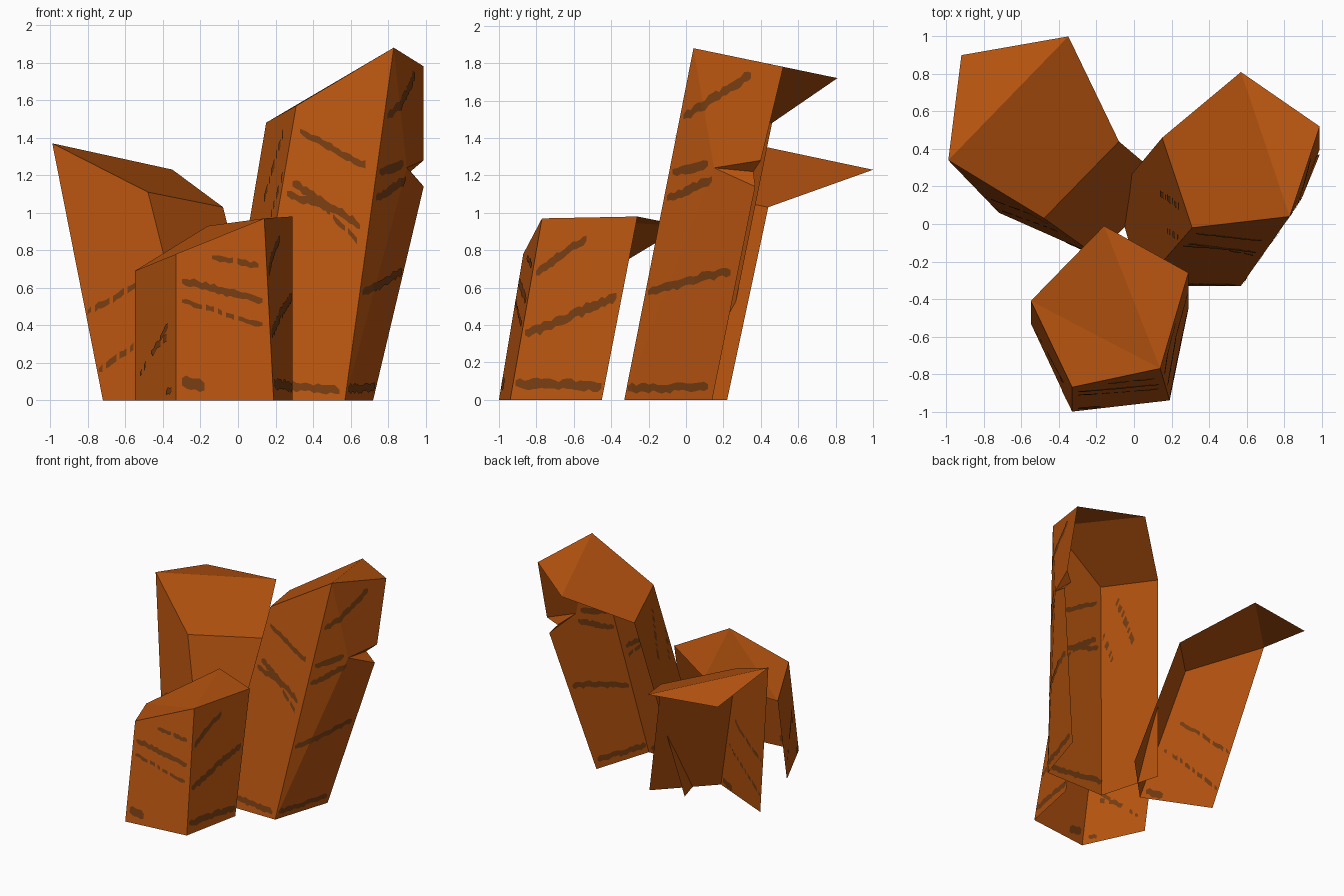
import bpy, bmesh, random
from mathutils import Vector
from mathutils.bvhtree import BVHTree

random.seed(4)
cube = bpy.data.objects.get("Cube")
if cube:
    bpy.data.objects.remove(cube, do_unlink=True)


def make_material(name, colour):
    mat = bpy.data.materials.new(name)
    mat.use_nodes = True
    mat.diffuse_color = (*colour, 1)
    mat.node_tree.nodes["Principled BSDF"].inputs["Base Color"].default_value = (*colour, 1)
    return mat


clay = make_material("orange clay", (0.48, 0.09, 0.005))
streak = make_material("brown streak", (0.18, 0.046, 0.006))


def make_object(name, bm, mat):
    mesh = bpy.data.meshes.new(name)
    bm.to_mesh(mesh)
    mesh.materials.append(mat)
    obj = bpy.data.objects.new(name, mesh)
    bpy.context.collection.objects.link(obj)
    return obj


def make_column(name, points, faces):
    """Open-backed rock column; points are labelled by one letter each.
    Returns a lookup tree for laying streaks on its walls."""
    bm = bmesh.new()
    verts = {key: bm.verts.new(co) for key, co in points.items()}
    for face in faces.split():
        bm.faces.new([verts[key] for key in face])
    bmesh.ops.recalc_face_normals(bm, faces=bm.faces[:])
    bm.normal_update()
    make_object(name, bm, clay)
    tree = BVHTree.FromBMesh(bm)
    bm.free()
    return tree


def make_streaks(name, tree, side, paths):
    """Ragged thin plates laid on both sides of a wall.
    Each path: start, end, half width, share of the length that is filled."""
    bm = bmesh.new()
    ray = Vector((-1, 0, 0)) if side else Vector((0, 1, 0))

    def lay(h, z):
        origin = Vector((3, h, z)) if side else Vector((h, -3, z))
        hit, normal, _, _ = tree.ray_cast(origin, ray)
        return (hit, normal) if hit else None

    for start, end, half, fill in paths:
        a, b = Vector(start), Vector(end)
        steps = max(3, int((b - a).length / 0.022))
        previous = None
        for i in range(steps + 1):
            t = i / steps
            mid = a.lerp(b, t)
            wobble = random.uniform(-0.4, 0.4) * half
            taper = half * (0.55 if i in (0, steps) else random.uniform(0.8, 1.15))
            pair = [lay(mid.x, mid.y + wobble + s * taper) for s in (1, -1)]
            if None in pair:
                previous = None
                continue
            if previous and random.random() < fill:
                corners = [previous[0], previous[1], pair[1], pair[0]]
                for offset in (0.004, -0.004):
                    bm.faces.new([bm.verts.new(p + n * offset) for p, n in corners])
            previous = pair
    make_object(name, bm, streak)
    bm.free()


# Short front column: three walls and a faceted cap (capitals are the feet)
front = make_column("front_column", {
    "a": (-.55, -.41, .69), "b": (-.33, -.87, .78), "c": (.14, -.77, .97),
    "d": (.29, -.26, .98), "e": (-.16, -.01, .93),
    "A": (-.55, -.53, 0), "B": (-.33, -1, 0), "C": (.19, -.94, 0), "D": (.29, -.45, 0),
}, "abBA bcCB cdDC abc ace cde")

# Middle-height rear column: two walls and a cap that overhangs the open back
rear = make_column("rear_column", {
    "a": (-.99, .34, 1.37), "b": (-.92, .9, 1.24), "c": (-.35, 1, 1.23),
    "d": (-.08, .44, 1.03), "e": (-.48, .03, 1.11),
    "A": (-.72, .06, 0), "E": (-.2, -.17, 0), "D": (.18, .22, 0),
}, "aeEA edDE abc acde")

# Tall column: three walls, the outer one chipped by a wedge-shaped notch (p, n, m, k)
tall = make_column("tall_column", {
    "a": (.83, .04, 1.88), "b": (.99, .52, 1.78), "c": (.57, .81, 1.72),
    "d": (.15, .46, 1.48), "e": (.31, -.02, 1.57),
    "A": (.57, -.33, 0), "B": (.72, .14, 0), "D": (-.1, .16, 0), "E": (.04, -.33, 0),
    "p": (.9, .15, 1.24), "n": (.99, .4, 1.28), "m": (.92, .36, 1.22), "k": (.99, .37, 1.14),
}, "deED eaAE apnb aAp ABkp pmn pkm abc acde")

# Streaks on the front-facing walls
make_streaks("front_column_front_streaks", front, False, [
    ((-.3, .64), (.13, .53), .02, 1),
    ((-.3, .53), (.13, .4), .014, .7),
    ((-.14, .765), (.11, .715), .016, .9),
    ((-.3, .095), (-.18, .06), .035, 1),
    ((-.52, .13), (-.37, .4), .018, .6),
    ((-.46, .25), (-.36, .36), .018, .6),
    ((-.38, .04), (-.35, .06), .02, 1),
])
make_streaks("tall_column_front_streaks", tall, False, [
    ((.33, 1.43), (.7, 1.24), .02, .95),
    ((.29, 1.16), (.65, .93), .023, 1),
    ((.26, 1.1), (.48, 1.03), .02, 1),
    ((.46, 1.03), (.65, .83), .016, .85),
    ((.06, .1), (.54, .05), .022, 1),
    ((.13, 1.03), (.25, 1.45), .02, .5),
    ((.18, .98), (.24, 1.2), .02, .5),
])
make_streaks("rear_column_front_streaks", rear, False, [
    ((-.8, .47), (-.45, .66), .018, .55),
    ((-.74, .16), (-.35, .42), .018, .5),
    ((-.36, .05), (-.24, .05), .03, .8),
])

# Streaks on the side walls
make_streaks("front_column_side_streaks", front, True, [
    ((-.8, .68), (-.53, .87), .024, 1),
    ((-.86, .35), (-.37, .55), .026, 1),
    ((-.91, .085), (-.45, .075), .026, 1),
])
make_streaks("tall_column_side_streaks", tall, True, [
    ((-.01, 1.51), (.35, 1.74), .025, 1),
    ((-.07, 1.22), (.12, 1.26), .024, 1),
    ((-.1, 1.07), (.14, 1.18), .024, 1),
    ((-.2, .58), (.24, .69), .024, 1),
    ((-.31, .06), (.12, .07), .022, 1),
])
